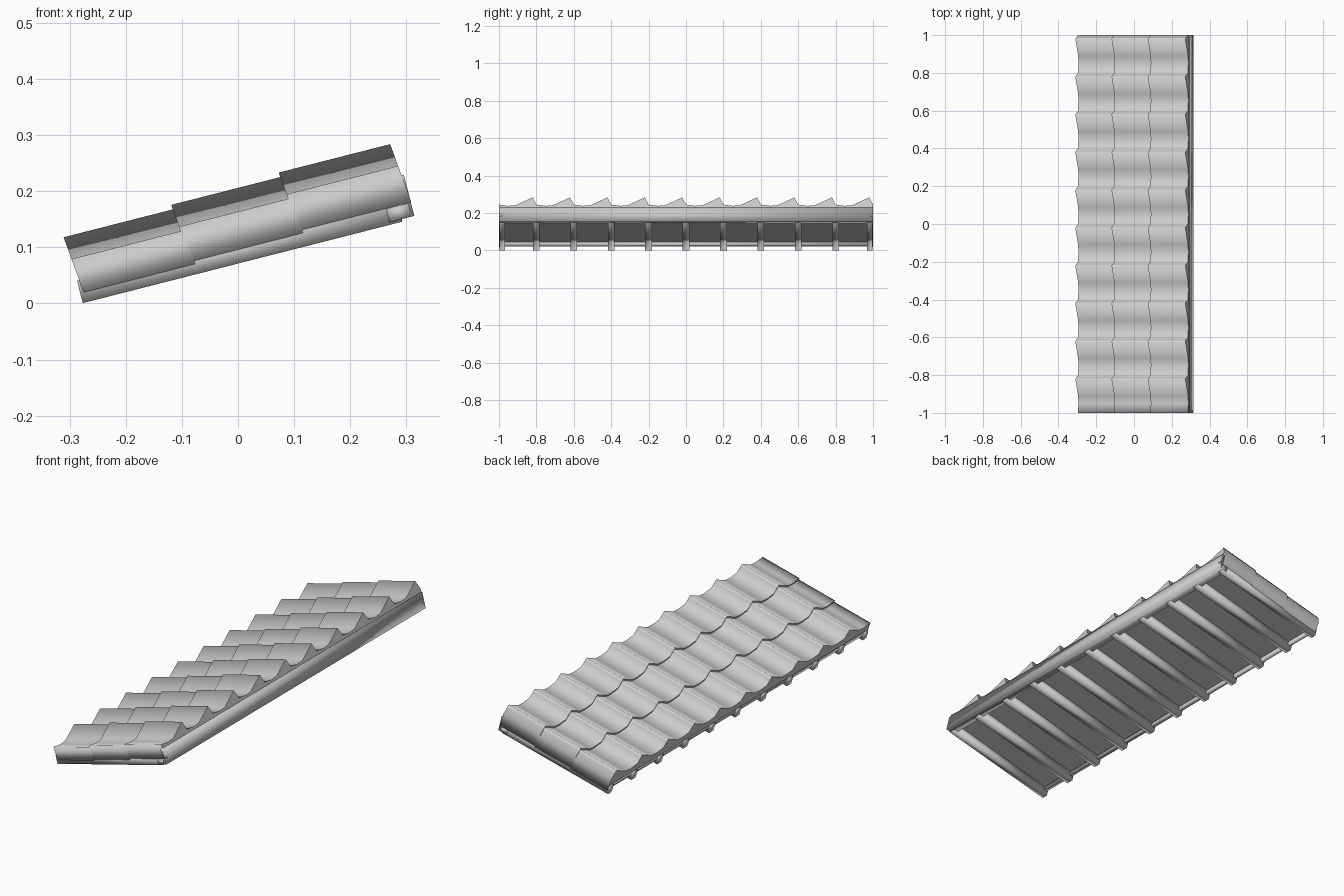
import bpy, bmesh, math
from mathutils import Matrix

cube = bpy.data.objects.get("Cube")
if cube:
    bpy.data.objects.remove(cube, do_unlink=True)

PITCH = math.radians(14.3)
TILT = Matrix.Rotation(-PITCH, 4, 'Y')   # slope rises towards +x

grey = bpy.data.materials.new("plain_grey")
grey.use_nodes = True
COLOUR = (0.6, 0.6, 0.6, 1)
grey.diffuse_color = COLOUR
grey.node_tree.nodes["Principled BSDF"].inputs["Base Color"].default_value = COLOUR


def finish(name, bm):
    bmesh.ops.recalc_face_normals(bm, faces=bm.faces)
    bm.transform(TILT)
    mesh = bpy.data.meshes.new(name)
    bm.to_mesh(mesh)
    bm.free()
    mesh.materials.append(grey)
    obj = bpy.data.objects.new(name, mesh)
    bpy.context.collection.objects.link(obj)
    return obj


def box(name, u, y, v, smooth=True):
    """Box in slope space: u up the slope, v away from it."""
    bm = bmesh.new()
    size = [b - a for a, b in (u, y, v)]
    mid = [(a + b) / 2 for a, b in (u, y, v)]
    bmesh.ops.create_cube(bm, size=1, matrix=Matrix.Translation(mid) @ Matrix.Diagonal((*size, 1)))
    for f in bm.faces:
        f.smooth = smooth
    return finish(name, bm)


def tile_course(name, u0, u1, lift):
    """One course of ten interlocking tiles, swept along the slope."""
    tile = [(0, 0.150), (0.05, 0.143), (0.09, 0.147), (0.18, 0.191), (0.186, 0.178)]
    top = [(-1 + 0.2 * i + y, v + lift) for i in range(10) for y, v in tile]
    base, inner = 0.087 + lift * 0.7, 0.112 + lift
    under = [(1, base), (0.985, base), (0.985, inner),
             (-0.985, inner), (-0.985, base), (-1, base)]
    profile = top + [(1, 0.150 + lift)] + under
    bm = bmesh.new()

    def ring(u):
        # the eave edge leans back towards its foot
        return [bm.verts.new((u + (0.19 + lift - v) * 0.1, y, v)) for y, v in profile]

    a, b = ring(u0), ring(u1)
    n = len(profile)
    for i in range(n):
        j = (i + 1) % n
        bm.faces.new((a[i], a[j], b[j], b[i])).smooth = True
    bm.faces.new(a)
    bm.faces.new(b[::-1])
    finish(name, bm)


# Tile courses, each stepping up over the one below
for i, name in enumerate(("lower_tiles", "middle_tiles", "upper_tiles")):
    start = -0.272 + 0.2 * i
    tile_course(name, start, start + 0.205, 0.0085 * i)

# Deck under the tiles and batten along the eave
box("roof_deck", (-0.255, 0.325), (-0.99, 0.99), (0.108, 0.114), smooth=False)
box("eave_batten", (-0.262, -0.245), (-0.99, 0.99), (0.09, 0.11))

# Rafters, with the outer pair tucked inside the ends
for i in range(11):
    y = max(-0.983, min(0.983, -1 + 0.2 * i))
    half = 0.015 if i in (0, 10) else 0.018
    box(f"rafter_{i + 1}", (-0.268, 0.32), (y - half, y + half), (0.0688, 0.11))

# Ridge board and the beam under it
box("ridge_beam", (0.298, 0.338), (-1, 1), (0.0735, 0.098))
box("ridge_board", (0.328, 0.343), (-1, 1), (0.0735, 0.149))
